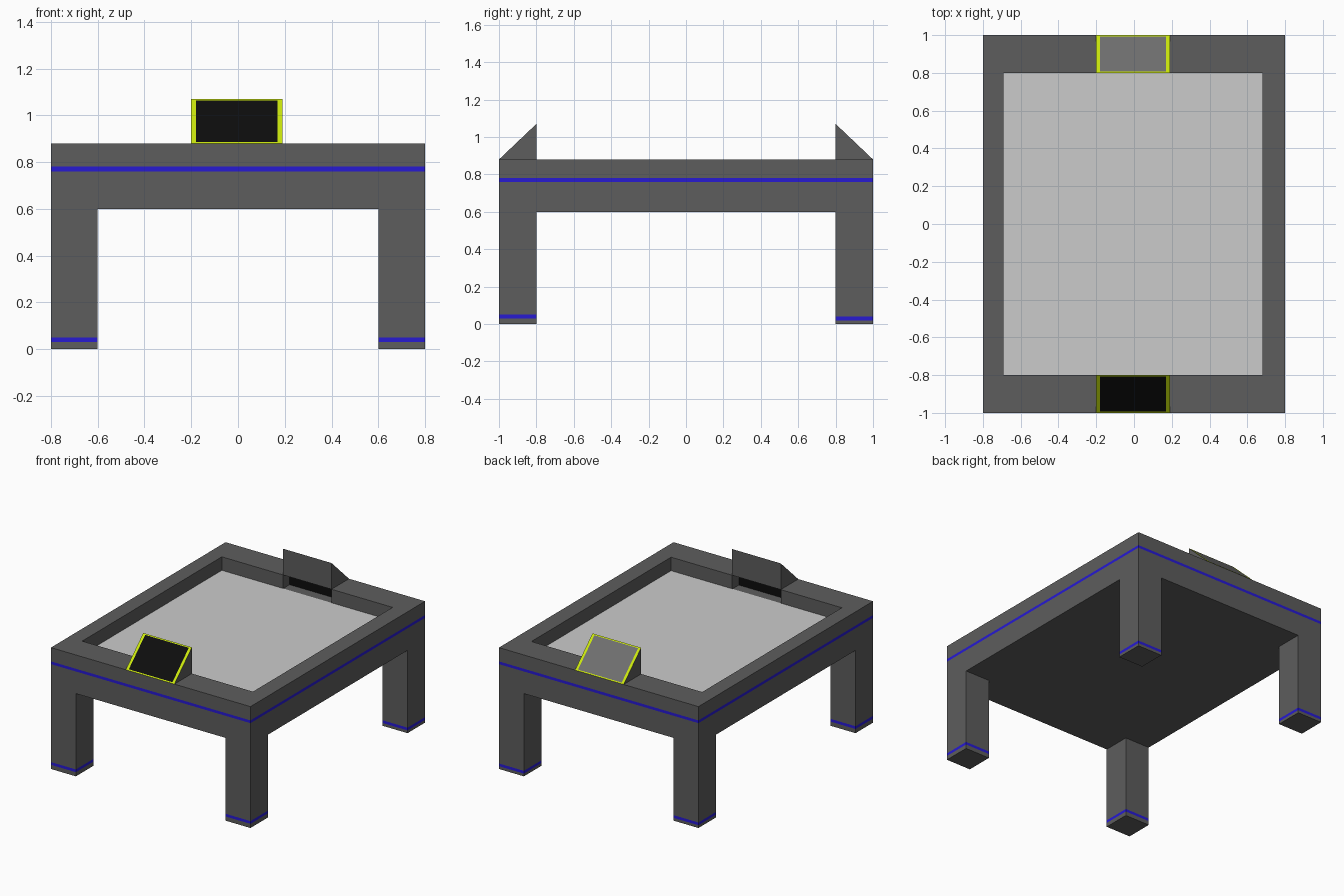
import bpy, bmesh
from mathutils import Vector

if "Cube" in bpy.data.objects:
    bpy.data.objects.remove(bpy.data.objects["Cube"])


def material(name, rgb):
    m = bpy.data.materials.new(name)
    m.diffuse_color = (*rgb, 1)
    m.use_nodes = True
    m.node_tree.nodes["Principled BSDF"].inputs["Base Color"].default_value = m.diffuse_color
    return m


GREY = material("dark_grey", (0.11, 0.11, 0.11))
BLUE = material("blue", (0.02, 0.01, 0.65))
LIGHT = material("light_grey", (0.6, 0.6, 0.6))
BLACK = material("black", (0.004, 0.004, 0.004))
LIME = material("lime", (0.6, 0.8, 0.004))
PANEL = material("panel_grey", (0.16, 0.16, 0.16))


def box_bm(lo, hi):
    bm = bmesh.new()
    bmesh.ops.create_cube(bm, size=1)
    for v in bm.verts:
        v.co = Vector([lo[i] if v.co[i] < 0 else hi[i] for i in range(3)])
    return bm


def cut(bm, axis, value):
    co, no = Vector(), Vector()
    co[axis] = value
    no[axis] = 1
    geom = bm.verts[:] + bm.edges[:] + bm.faces[:]
    bmesh.ops.bisect_plane(bm, geom=geom, plane_co=co, plane_no=no)


def finish(name, bm, mats):
    bmesh.ops.recalc_face_normals(bm, faces=bm.faces[:])
    me = bpy.data.meshes.new(name)
    bm.to_mesh(me)
    bm.free()
    for m in mats:
        me.materials.append(m)
    ob = bpy.data.objects.new(name, me)
    bpy.context.collection.objects.link(ob)
    return ob


def striped_box(name, lo, hi, z0, z1):
    """Box with a flush blue band between z0 and z1."""
    bm = box_bm(lo, hi)
    cut(bm, 2, z0)
    cut(bm, 2, z1)
    for f in bm.faces:
        f.material_index = int(z0 < f.calc_center_median().z < z1)
    return finish(name, bm, [GREY, BLUE])


def carve(target, lo, hi):
    cutter = finish("cutter", box_bm(lo, hi), [GREY])
    cutter.hide_render = True
    cutter.hide_set(True)
    mod = target.modifiers.new("carve", 'BOOLEAN')
    mod.operation = 'DIFFERENCE'
    mod.solver = 'EXACT'
    mod.object = cutter
    bpy.context.view_layer.objects.active = target
    bpy.ops.object.modifier_apply(modifier=mod.name)
    bpy.data.objects.remove(cutter)


X0, X1 = -0.2, 0.19          # goal and scoreboard width
RIM, FLOOR = 0.88, 0.78

# Table body with sunken playfield and a goal pocket at each end
body = striped_box("table_body", (-0.8, -1, 0.6), (0.8, 1, RIM), 0.76, 0.78)
carve(body, (-0.69, -0.8, FLOOR), (0.68, 0.8, 1))
carve(body, (X0, 0.7, FLOOR), (X1, 0.88, 1))
carve(body, (X0, -0.88, FLOOR), (X1, -0.7, 1))
finish("playfield", box_bm((-0.69, -0.8, FLOOR - 0.004), (0.68, 0.8, FLOOR + 0.002)), [LIGHT])

# Legs with foot stripes
for end, sy, z0 in (("front", -1, 0.03), ("back", 1, 0.02)):
    for side, sx in (("left", -1), ("right", 1)):
        xs, ys = sorted((0.6 * sx, 0.8 * sx)), sorted((0.8 * sy, sy))
        striped_box(f"{end}_{side}_leg", (xs[0], ys[0], 0), (xs[1], ys[1], 0.6), z0, z0 + 0.02)

# Goal backs and wedge scoreboards
for end, s, screen in (("front", -1, BLACK), ("back", 1, PANEL)):
    ys = sorted((0.876 * s, 0.88 * s))
    finish(f"{end}_goal", box_bm((X0, ys[0], FLOOR), (X1, ys[1], RIM)), [BLACK])

    bm = bmesh.new()
    profile = ((s, RIM), (0.8 * s, RIM), (0.8 * s, 1.07))
    side = bm.faces.new([bm.verts.new((X0, y, z)) for y, z in profile])
    ext = bmesh.ops.extrude_face_region(bm, geom=[side], use_keep_orig=True)
    new = [g for g in ext["geom"] if isinstance(g, bmesh.types.BMVert)]
    bmesh.ops.translate(bm, verts=new, vec=(X1 - X0, 0, 0))
    for axis, value in ((0, X0 + 0.02), (0, X1 - 0.02), (2, RIM + 0.006), (2, 1.064)):
        cut(bm, axis, value)
    bm.normal_update()
    for f in bm.faces:
        if min(abs(f.normal.y), abs(f.normal.z)) > 0.3:      # sloped face
            c = f.calc_center_median()
            inside = X0 + 0.02 < c.x < X1 - 0.02 and RIM + 0.006 < c.z < 1.064
            f.material_index = 2 if inside else 1
    finish(f"{end}_scoreboard", bm, [GREY, LIME, screen])
